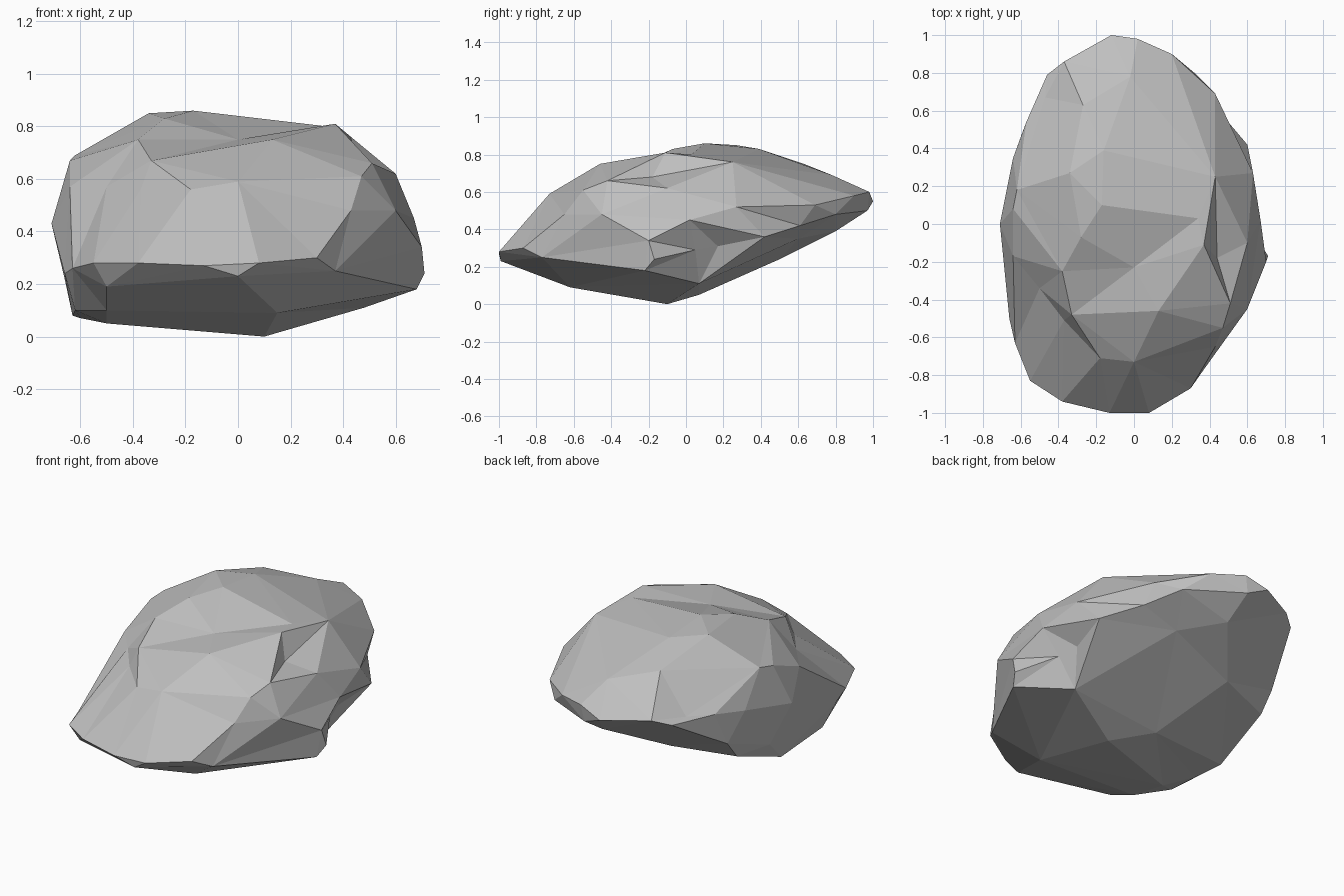
import bpy
import bmesh
from mathutils import Vector

default_cube = bpy.data.objects.get("Cube")
if default_cube:
    bpy.data.objects.remove(default_cube, do_unlink=True)

CENTRE = Vector((0, 0, .42))
RADII = Vector((.7, 1, .43))


def flat_material(name, rgb):
    material = bpy.data.materials.new(name)
    material.use_nodes = True
    colour = (*rgb, 1)
    material.diffuse_color = colour
    shader = next(n for n in material.node_tree.nodes if n.type == "BSDF_PRINCIPLED")
    shader.inputs["Base Color"].default_value = colour
    shader.inputs["Roughness"].default_value = .9
    return material


def wrap_corners(bm, corners):
    """Skin a set of rock corners, keeping shallow hollows.

    The corners are pushed out towards a sphere, wrapped in a hull,
    and then put back where they belong.
    """
    home = {}
    for corner in corners:
        place = Vector(corner)
        offset = place - CENTRE
        ball = Vector(o / r for o, r in zip(offset, RADII))
        vert = bm.verts.new(ball.normalized() * ball.length ** .1)
        home[vert] = place
    bmesh.ops.convex_hull(bm, input=list(bm.verts), use_existing_faces=False)
    for vert in list(bm.verts):
        if vert.link_faces:
            vert.co = home[vert]
        else:
            bm.verts.remove(vert)
    bmesh.ops.recalc_face_normals(bm, faces=bm.faces)


# Blunt lip along the front
nose = [(-.13, -1, .27), (.08, -1, .28), (.3, -.87, .3), (.37, -.77, .25),
        (-.55, -.83, .28), (-.38, -.94, .28), (0, -.99, .23), (-.5, -.8, .19)]

# Broad front slope with its diagonal step
slope = [(0, -.73, .59), (.13, -.46, .75), (-.18, -.71, .56), (-.33, -.48, .67),
         (-.37, -.51, .56), (-.5, -.34, .57), (-.64, -.17, .57),
         (-.63, -.63, .26), (.43, -.65, .48)]

# Nearly level crown with a shallow dip, falling towards the back
crown = [(.37, -.11, .81), (.34, .03, .8), (-.17, .1, .86), (-.34, .27, .85),
         (-.28, -.07, .83), (-.38, -.25, .75), (0, -.23, .75), (-.64, .08, .67),
         (-.62, .18, .69), (-.16, .39, .83), (-.27, .63, .75), (.43, .25, .76),
         (-.02, .78, .69)]

# Faceted flank on the positive side, with a small pit near the top
faceted_flank = [(.47, -.55, .61), (.51, -.42, .66), (.6, -.1, .62), (.44, -.18, .68),
                 (.6, -.45, .48), (.7, -.2, .34), (.71, -.17, .24), (.68, -.22, .18),
                 (.67, .02, .45), (.63, .27, .52), (.6, .42, .36), (.44, .61, .42),
                 (.43, .69, .53), (.58, .05, .29), (.55, .17, .31), (.48, .07, .11)]

# Raised, overhanging tail
tail = [(-.12, 1, .55), (.02, .98, .6), (.2, .9, .58), (.32, .8, .48),
        (-.37, .86, .56), (-.46, .79, .53), (0, .97, .5), (0, .8, .39)]

# Steeper flank on the negative side, undercut near the bottom
steep_flank = [(-.57, .54, .53), (-.47, .67, .54), (-.64, .35, .5), (-.6, .46, .33),
               (-.6, .37, .22), (-.71, 0, .43), (-.66, .14, .22), (-.63, -.01, .08),
               (-.6, -.19, .07), (-.66, -.5, .24), (-.62, -.42, .1)]

# Shallow keel underneath
belly = [(.1, -.1, 0), (-.1, .07, .05), (-.5, -.35, .05), (.15, -.62, .09),
         (-.5, -.6, .1), (.2, .6, .35), (-.25, .5, .24)]

bm = bmesh.new()
wrap_corners(bm, nose + slope + crown + faceted_flank + tail + steep_flank + belly)
mesh = bpy.data.meshes.new("boulder")
bm.to_mesh(mesh)
bm.free()
mesh.materials.append(flat_material("stone grey", (.52, .52, .52)))
boulder = bpy.data.objects.new("boulder", mesh)
bpy.context.collection.objects.link(boulder)
